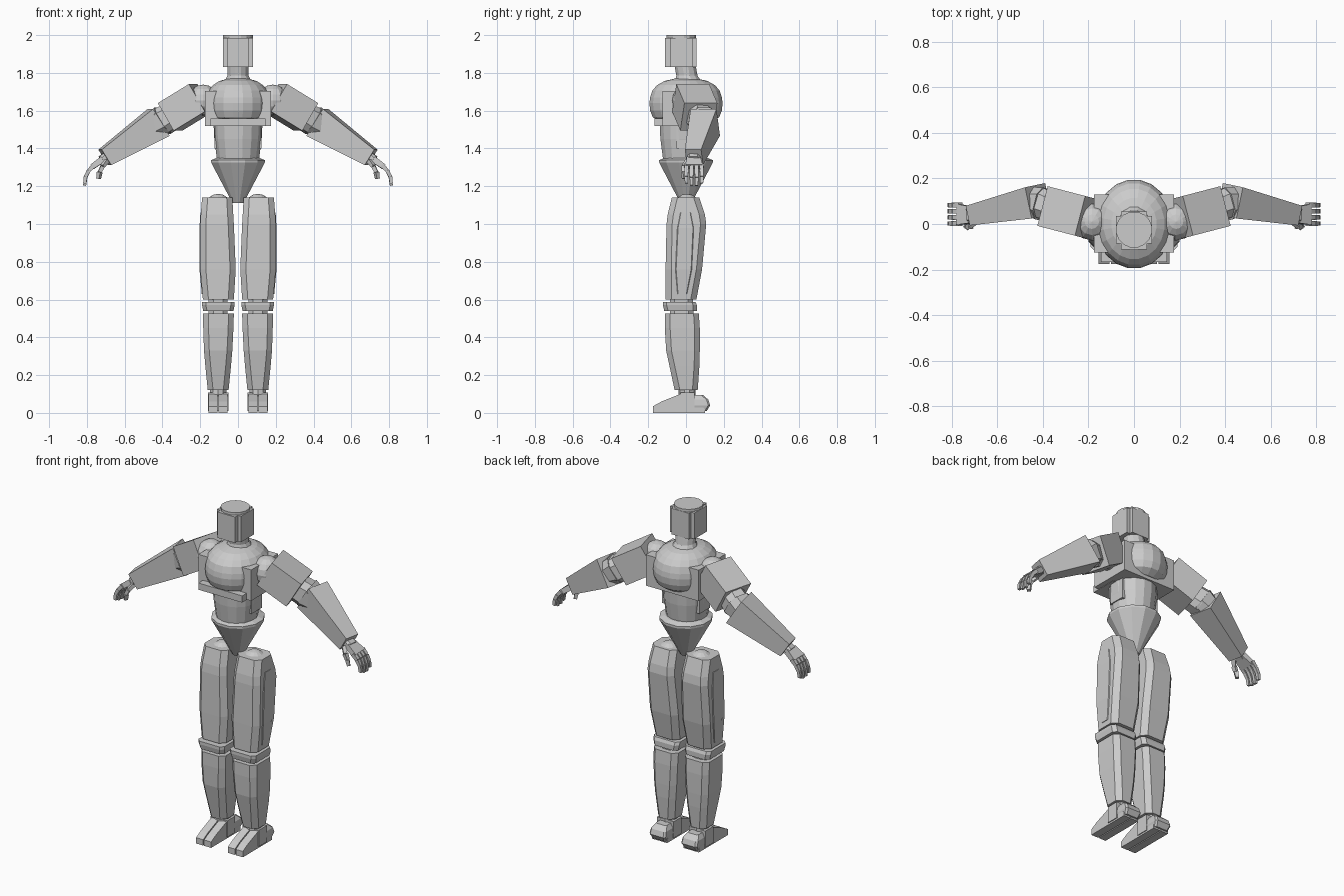
import bpy, bmesh, math
from mathutils import Vector as V

if "Cube" in bpy.data.objects:
    bpy.data.objects.remove(bpy.data.objects["Cube"])

X, Y, Z = V((1, 0, 0)), V((0, 1, 0)), V((0, 0, 1))


def finish(name, bm, mirror=False):
    bmesh.ops.recalc_face_normals(bm, faces=bm.faces)
    me = bpy.data.meshes.new(name)
    bm.to_mesh(me)
    bm.free()
    ob = bpy.data.objects.new(name, me)
    bpy.context.collection.objects.link(ob)
    if mirror:
        ob.modifiers.new("mirror", 'MIRROR').use_axis[0] = True
    return ob


def loft(name, rings, mirror=False):
    bm = bmesh.new()
    rows = [[bm.verts.new(p) for p in r] for r in rings]
    n = len(rows[0])
    for a, b in zip(rows, rows[1:]):
        for i in range(n):
            bm.faces.new((a[i], a[(i + 1) % n], b[(i + 1) % n], b[i]))
    bm.faces.new(rows[0])
    bm.faces.new(rows[-1])
    return finish(name, bm, mirror)


def rect(c, u, v, hu, hv, k=0):
    """Rectangle ring, corners cut by k."""
    if not k:
        pts = [(-hu, -hv), (hu, -hv), (hu, hv), (-hu, hv)]
    else:
        pts = [(-hu + k, -hv), (hu - k, -hv), (hu, -hv + k), (hu, hv - k),
               (hu - k, hv), (-hu + k, hv), (-hu, hv - k), (-hu, -hv + k)]
    return [V(c) + u * a + v * b for a, b in pts]


def block(name, x0, x1, y0, y1, z0, z1, mirror=False, k=0):
    c = ((x0 + x1) / 2, (y0 + y1) / 2)
    return loft(name, [rect((*c, z), X, Y, (x1 - x0) / 2, (y1 - y0) / 2, k)
                       for z in (z0, z1)], mirror)


def column(name, rows, k, mirror=True):
    """Stack of cut rectangles: (z, x0, x1, y0, y1)."""
    return loft(name, [rect(((a + b) / 2, (c + d) / 2, z), X, Y, (b - a) / 2, (d - c) / 2, k)
                       for z, a, b, c, d in rows], mirror)


def limb(name, p0, p1, s0, s1, k=0):
    """Tapered bar between two points; sizes are (side, up) half widths."""
    d = (V(p1) - V(p0)).normalized()
    side = Z.cross(d).normalized()
    up = d.cross(side)
    return loft(name, [rect(p, side, up, *s, k) for p, s in ((p0, s0), (p1, s1))], True)


def lathe(name, prof, n, sx=1, sy=1, cy=0, cx=0, mirror=False):
    """Profile rows: (radius, z) or (radius, z, y shift)."""
    rings = []
    for r, z, *s in prof:
        y = cy + (s[0] if s else 0)
        rings.append([V((cx + sx * r * math.cos(2 * math.pi * (i + .5) / n),
                         y + sy * r * math.sin(2 * math.pi * (i + .5) / n), z)) for i in range(n)])
    return loft(name, rings, mirror)


def ball(name, c, r):
    bm = bmesh.new()
    bmesh.ops.create_uvsphere(bm, u_segments=12, v_segments=8, radius=r)
    bmesh.ops.translate(bm, verts=bm.verts, vec=c)
    return finish(name, bm, True)


# Head and neck
lathe("head_core", [(.08, 1.83), (.08, 2.0)], 16, cy=-.025)
block("head_side_plates", -.08, .08, -.085, .035, 1.83, 1.985)
block("head_front_back_plates", -.058, .058, -.112, .055, 1.83, 1.985)
lathe("neck", [(.08, 1.74, .015), (.058, 1.785, .005), (.058, 1.84, -.005)], 12)

# Chest
lathe("chest_barrel", [(.06, 1.77), (.115, 1.757), (.155, 1.735), (.18, 1.707), (.192, 1.67),
                       (.196, 1.64), (.192, 1.6), (.178, 1.565), (.14, 1.54)], 20, sx=.87)
block("chest_box", -.175, .175, -.125, .13, 1.52, 1.705)
block("chest_lower_plate", -.145, .145, -.168, 0, 1.518, 1.558)

# Waist and pelvis
lathe("waist", [(.132, 1.53), (.128, 1.45), (.112, 1.33)], 16, sy=1.0, cy=-.01)
for s in (1,):
    block("waist_side_plate", .085, .125, -.05, .05, 1.40, 1.53, True)
lathe("pelvis", [(.118, 1.35), (.147, 1.338), (.147, 1.325), (.03, 1.11)], 12)

# Legs
ball("hip_ball", (.105, .005, 1.09), .07)
column("thigh", [(1.14, .03, .19, -.075, .07), (1.05, .025, .197, -.097, .1),
                 (1.0, .022, .2, -.103, .107), (.76, .012, .2, -.108, .085),
                 (.6, .022, .186, -.108, .055)], .03)
column("thigh_outer_panel", [(1.06, .12, .199, -.035, .03), (.98, .12, .204, -.05, .045),
                             (.76, .12, .204, -.06, .035), (.63, .12, .192, -.05, .01)], .008)
column("knee_joint", [(.62, .055, .155, -.085, .035), (.5, .055, .155, -.085, .04)], .025)
column("knee_band", [(.588, .018, .19, -.122, .05), (.57, .018, .19, -.122, .058),
                     (.54, .024, .184, -.115, .058)], .02)
column("shin", [(.525, .022, .184, -.112, .068), (.45, .024, .184, -.112, .073),
                (.33, .03, .18, -.105, .073), (.25, .037, .173, -.088, .071),
                (.12, .05, .16, -.06, .062)], .028)
lathe("ankle", [(.045, .09), (.045, .13)], 10, cx=.105, cy=.005, mirror=True)

# Feet
block("foot_block", .05, .16, -.03, .045, .01, .108, True)
column("heel", [(.095, .07, .14, .03, .09), (.07, .055, .155, .03, .118),
                (.04, .052, .158, .03, .128), (.01, .06, .15, .03, .11)], .01)
toe_side = [(-.175, 0), (-.175, .035), (-.13, .06), (-.03, .1), (.02, .1), (.1, .02), (.1, 0)]
for x0, x1 in ((.055, .102), (.108, .155)):
    loft("toe_wedge", [[V((x, y, z)) for y, z in toe_side] for x in (x0, x1)], True)

# Arms
ball("shoulder_ball", (.185, .01, 1.655), .083)
limb("shoulder_box", (.195, .025, 1.668), (.36, .068, 1.567), (.09, .085), (.09, .085))
limb("upper_arm", (.33, .06, 1.585), (.405, .09, 1.54), (.062, .07), (.066, .074), .032)
limb("elbow", (.395, .085, 1.55), (.455, .1, 1.51), (.072, .078), (.06, .066), .035)
limb("forearm", (.42, .102, 1.538), (.705, .042, 1.353), (.07, .084), (.044, .048))
limb("wrist", (.69, .043, 1.36), (.725, .04, 1.338), (.032, .026), (.034, .022), .012)

# Hands
limb("palm", (.715, .04, 1.343), (.772, .042, 1.303), (.036, .017), (.046, .014))
for i, short in enumerate((.012, .002, 0, .012)):
    y = .002 + i * .027
    path = [(.762, 1.312), (.79, 1.283), (.807, 1.245 + short / 2), (.812, 1.203 + short)]
    for j, ((xa, za), (xb, zb)) in enumerate(zip(path, path[1:])):
        w = .0115 - .001 * j
        limb("finger_segment", (xa, y, za), (xb, y, zb), (w, w), (w * .85, w * .85))
thumb = [(.695, .01, 1.335), (.717, -.01, 1.305), (.732, -.012, 1.275), (.738, -.008, 1.24)]
for a, b in zip(thumb, thumb[1:]):
    limb("thumb_segment", a, b, (.012, .011), (.01, .009))
